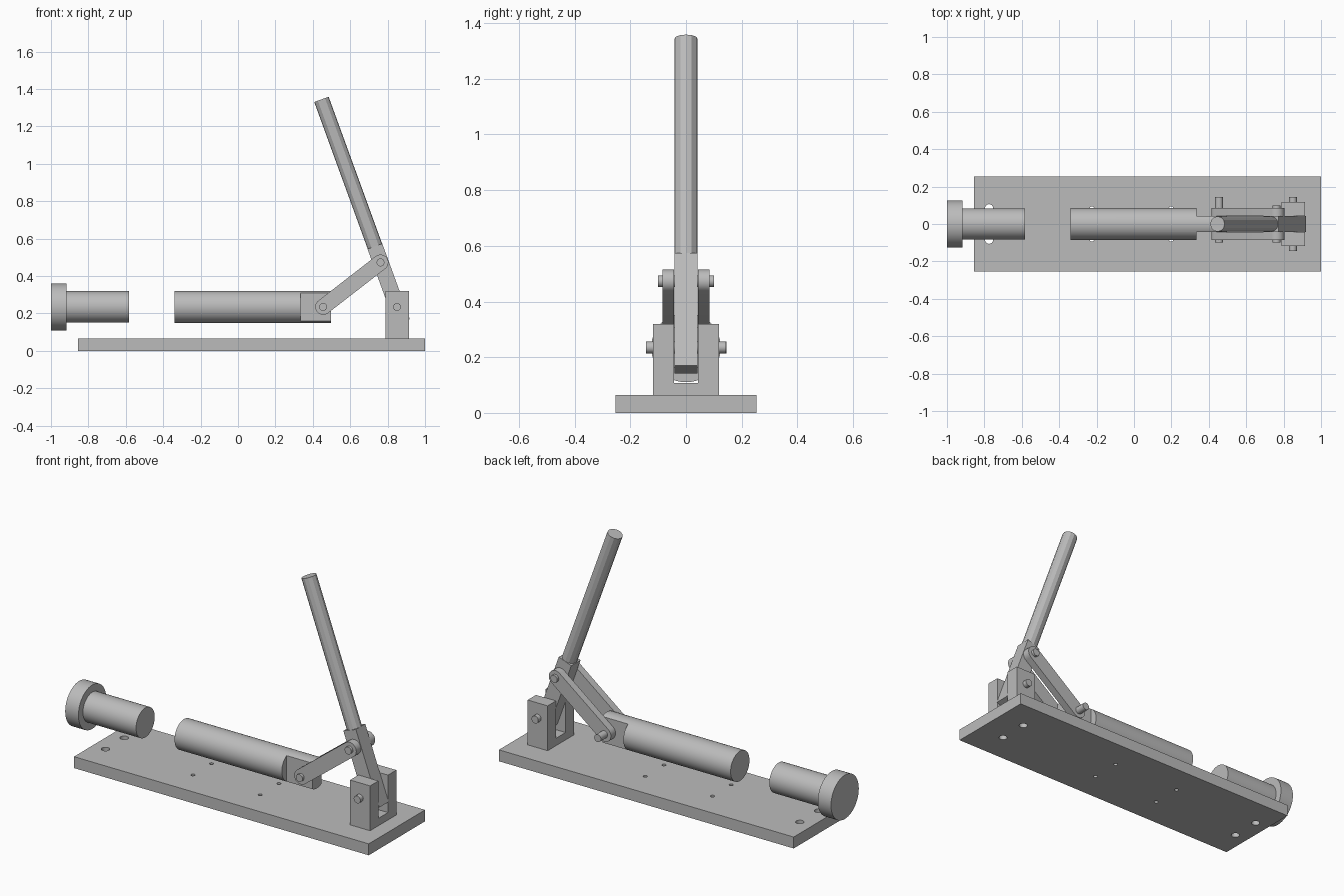
import bpy
import bmesh
from math import radians, pi, cos, sin, hypot, atan2
from mathutils import Matrix, Vector

if "Cube" in bpy.data.objects:
    bpy.data.objects.remove(bpy.data.objects["Cube"])

steel = bpy.data.materials.new("plain_grey")
steel.use_nodes = True
GREY = (0.5, 0.5, 0.5, 1)
steel.diffuse_color = GREY
steel.node_tree.nodes["Principled BSDF"].inputs["Base Color"].default_value = GREY

AXIS_Z = 0.235                      # height of plunger axis and pivots
PIVOT = Vector((0.85, 0, AXIS_Z))
TILT = Matrix.Translation(PIVOT) @ Matrix.Rotation(radians(-20), 4, "Y")
ALONG_X = Matrix.Rotation(pi / 2, 4, "Y")
ALONG_Y = Matrix.Rotation(pi / 2, 4, "X")


def add_box(bm, lo, hi, frame=Matrix()):
    lo, hi = Vector(lo), Vector(hi)
    m = frame @ Matrix.Translation((lo + hi) / 2) @ Matrix.Diagonal((*(hi - lo), 1))
    bmesh.ops.create_cube(bm, size=1, matrix=m)


def add_rod(bm, centre, radius, length, turn=Matrix(), sides=48):
    bmesh.ops.create_cone(bm, cap_ends=True, segments=sides, radius1=radius,
                          radius2=radius, depth=length,
                          matrix=Matrix.Translation(centre) @ turn)


def finish(bm, name, smooth=False):
    bmesh.ops.recalc_face_normals(bm, faces=bm.faces)
    mesh = bpy.data.meshes.new(name)
    bm.to_mesh(mesh)
    bm.free()
    mesh.materials.append(steel)
    obj = bpy.data.objects.new(name, mesh)
    bpy.context.collection.objects.link(obj)
    if smooth:
        round_off(obj)
    return obj


def select(obj):
    bpy.ops.object.select_all(action="DESELECT")
    obj.select_set(True)
    bpy.context.view_layer.objects.active = obj


def round_off(obj):
    select(obj)
    bpy.ops.object.shade_smooth_by_angle(angle=radians(28))


def cut(obj, cutter_bm):
    cutter = finish(cutter_bm, "cutter")
    cutter.hide_render = True
    mod = obj.modifiers.new("cut", "BOOLEAN")
    mod.operation, mod.solver, mod.object = "DIFFERENCE", "EXACT", cutter
    select(obj)
    bpy.ops.object.modifier_apply(modifier=mod.name)
    bpy.data.objects.remove(cutter)


# Base plate with mounting holes
bm = bmesh.new()
add_box(bm, (-0.855, -0.253, 0), (1, 0.253, 0.065))
base = finish(bm, "base_plate")
bm = bmesh.new()
for x, r in ((-0.775, 0.022), (-0.225, 0.011), (0.198, 0.011), (0.84, 0.022)):
    for side in (-1, 1):
        add_rod(bm, (x, side * 0.084, 0.03), r, 0.2, sides=24)
cut(base, bm)
round_off(base)

# Headed plunger tip
bm = bmesh.new()
profile = ((0, -1), (0.125, -1), (0.125, -0.917), (0.084, -0.917), (0.084, -0.583), (0, -0.583))
verts = [bm.verts.new((x, 0, AXIS_Z + r)) for r, x in profile]
edges = [bm.edges.new(pair) for pair in zip(verts, verts[1:])]
bmesh.ops.spin(bm, geom=verts + edges, cent=(0, 0, AXIS_Z), axis=(1, 0, 0),
               angle=2 * pi, steps=48)
bmesh.ops.remove_doubles(bm, verts=bm.verts, dist=0.0001)
finish(bm, "plunger_tip", True)

# Plunger rod with flattened tongue
bm = bmesh.new()
add_rod(bm, (0.0785, 0, AXIS_Z), 0.085, 0.837, ALONG_X)
rod = finish(bm, "plunger_rod")
bm = bmesh.new()
for y in (-0.142, 0.042):
    add_box(bm, (0.335, y, 0.1), (0.6, y + 0.1, 0.4))
cut(rod, bm)
round_off(rod)

# Pivot block with slot
bm = bmesh.new()
outline = [(-0.118, 0.065), (0.118, 0.065), (0.118, 0.32), (0.043, 0.32),
           (0.043, 0.107), (-0.043, 0.107), (-0.043, 0.32), (-0.118, 0.32)]
face = bm.faces.new([bm.verts.new((0.788, y, z)) for y, z in outline])
ext = bmesh.ops.extrude_face_region(bm, geom=[face])
bmesh.ops.translate(bm, vec=(0.126, 0, 0),
                    verts=[v for v in ext["geom"] if isinstance(v, bmesh.types.BMVert)])
finish(bm, "pivot_block")

# Lever arm and handle, tilted about the pivot
bm = bmesh.new()
add_box(bm, (-0.042, -0.042, -0.085), (0.042, 0.042, 0.345), TILT)
finish(bm, "lever_arm")
bm = bmesh.new()
add_rod(bm, (0, 0, 0.762), 0.041, 0.838, sides=12)
bm.transform(TILT)
finish(bm, "lever_handle")

# Pair of round-ended links
low, high = Vector((0.455, 0, AXIS_Z)), Vector((0.762, 0, 0.473))
span = high - low
heading = atan2(span.z, span.x)
for side, name in ((-1, "right_link"), (1, "left_link")):
    bm = bmesh.new()
    ring = []
    for centre, start in ((low, heading + pi / 2), (high, heading - pi / 2)):
        for i in range(17):
            a = start + pi * i / 16
            ring.append(bm.verts.new((centre.x + 0.042 * cos(a), side * 0.043,
                                      centre.z + 0.042 * sin(a))))
    face = bm.faces.new(ring)
    ext = bmesh.ops.extrude_face_region(bm, geom=[face])
    bmesh.ops.translate(bm, vec=(0, side * 0.042, 0),
                        verts=[v for v in ext["geom"] if isinstance(v, bmesh.types.BMVert)])
    finish(bm, name, True)

# Hinge pins
for name, spot, y0, y1 in (("rod_pin", low, -0.1, 0.145), ("lever_pin", high, -0.1, 0.1),
                           ("pivot_pin", PIVOT, -0.144, 0.144)):
    bm = bmesh.new()
    add_rod(bm, (spot.x, (y0 + y1) / 2, spot.z), 0.021, y1 - y0, ALONG_Y, 24)
    finish(bm, name, True)
